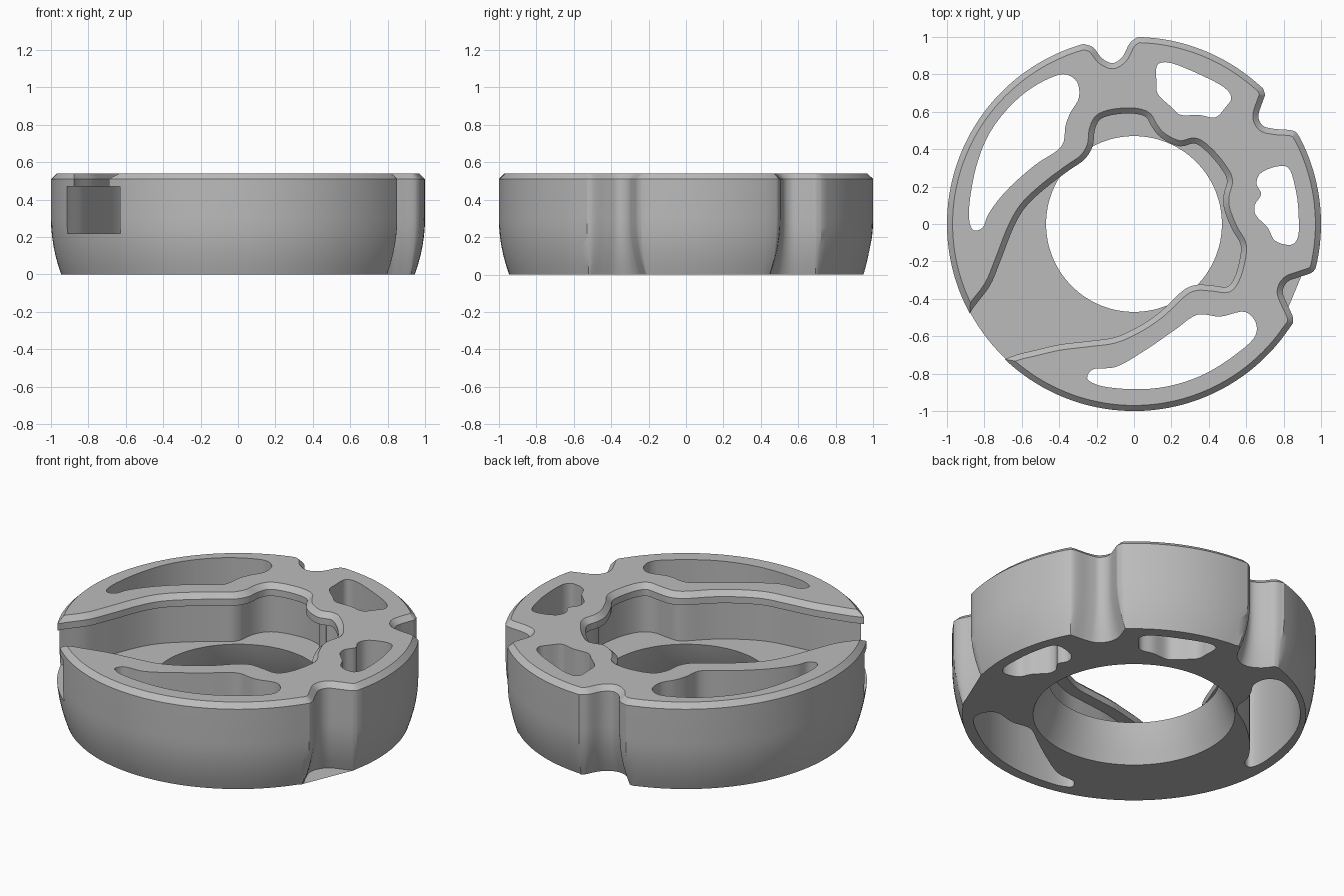
import bpy, bmesh, math
from mathutils import Vector

if "Cube" in bpy.data.objects:
    bpy.data.objects.remove(bpy.data.objects["Cube"])

HEIGHT, FLOOR, LIP, SHOULDER, CHAMFER = 0.54, 0.22, 0.47, 0.51, 0.03

grey = bpy.data.materials.new("Plain grey")
grey.use_nodes = True
GREY = (0.5, 0.5, 0.5, 1)
grey.diffuse_color = GREY
grey.node_tree.nodes["Principled BSDF"].inputs["Base Color"].default_value = GREY


def spline(points, closed=True, steps=5):
    """Centripetal curve through control points given in hundredths."""
    p = [Vector(q) / 100 for q in points]
    if closed:
        p = [p[-1]] + p + p[:2]
    else:
        p = [2 * p[0] - p[1]] + p + [2 * p[-1] - p[-2]]
    out = []
    for a, b, c, d in zip(p, p[1:], p[2:], p[3:]):
        ta = 0
        tb = ta + math.sqrt((b - a).length)
        tc = tb + math.sqrt((c - b).length)
        td = tc + math.sqrt((d - c).length)

        def mix(u, v, tu, tv, t):
            return u + (v - u) * (t - tu) / (tv - tu)

        for i in range(steps):
            t = tb + (tc - tb) * i / steps
            ab, bc, cd = mix(a, b, ta, tb, t), mix(b, c, tb, tc, t), mix(c, d, tc, td, t)
            out.append(mix(mix(ab, bc, ta, tc, t), mix(bc, cd, tb, td, t), tb, tc, t))
    if not closed:
        out.append(p[-2])
    return out


def offset(loop, amount):
    """Parallel loop; points that would cross over fold onto a valid neighbour."""
    n = len(loop)
    if not amount:
        return loop
    moved = []
    for i, p in enumerate(loop):
        t = (loop[(i + 1) % n] - loop[i - 1]).normalized()
        moved.append(p + Vector((t.y, -t.x)) * amount)
    limit = abs(amount) * 0.97
    good = [all((q - p).length > limit for p in loop) for q in moved]
    result = []
    for i in range(n):
        near = next((j % n for k in range(n) for j in (i - k, i + k) if good[j % n]), i)
        result.append(moved[near])
    return result


def loft(name, loop, layers):
    """Closed solid through offset copies of a loop, layers are (z, offset)."""
    area = sum(a.cross(b) for a, b in zip(loop, loop[1:] + loop[:1]))
    if area < 0:
        loop = loop[::-1]
    n = len(loop)
    bm = bmesh.new()
    rings = [[bm.verts.new((q.x, q.y, z)) for q in offset(loop, off)] for z, off in layers]
    bm.faces.new(rings[0][::-1])
    bm.faces.new(rings[-1])
    for low, high in zip(rings, rings[1:]):
        for i in range(n):
            j = (i + 1) % n
            bm.faces.new((low[i], low[j], high[j], high[i]))
    bmesh.ops.remove_doubles(bm, verts=bm.verts, dist=0.0002)
    bmesh.ops.recalc_face_normals(bm, faces=bm.faces)
    mesh = bpy.data.meshes.new(name)
    bm.to_mesh(mesh)
    bm.free()
    mesh.materials.append(grey)
    ob = bpy.data.objects.new(name, mesh)
    bpy.context.collection.objects.link(ob)
    return ob


def arc(start, end, radius=1.0, step=math.radians(2.5)):
    count = max(2, round((end - start) / step))
    angles = [start + (end - start) * i / count for i in range(1, count)]
    return [Vector((math.cos(a), math.sin(a))) * radius for a in angles]


# Rim outline: circle arcs joined by three notches, counter-clockwise
notches = [
    [(85, -53), (85, -50), (81.5, -42), (79.5, -36), (82, -31), (88, -28.5), (95, -26), (97, -24)],
    [(88.5, 46.5), (86, 49.5), (74, 51), (69, 52.5), (66.5, 57), (69, 66), (70, 69), (69, 72.5)],
    [(2, 100), (-2, 97), (-6.5, 89), (-11.5, 86), (-17, 88.5), (-22, 94.5), (-27, 96.3)],
]
curves = [spline(n, closed=False) for n in notches]
outline = []
for here, after in zip(curves, curves[1:] + curves[:1]):
    start = math.atan2(here[-1].y, here[-1].x)
    end = math.atan2(after[0].y, after[0].x)
    if end < start:
        end += math.tau
    outline += here + arc(start, end)

# Body: rounded in towards the base, chamfered at the top
ROUND = 0.3
layers = [(ROUND * i / 6, -0.055 * (1 - i / 6) ** 2) for i in range(7)]
body = loft("notched_ring_body", outline, layers + [(SHOULDER, 0), (HEIGHT, -CHAMFER)])

# Winding channel with a wider undercut below its lip
channel = [
    (-90, -52), (-86, -45), (-77, -33), (-71.5, -20), (-64, -1), (-58, 9), (-47.5, 19),
    (-35, 28.5), (-26, 35), (-22, 42), (-21, 50), (-18.5, 55.5), (-13, 58), (0, 59),
    (6.5, 57), (9.5, 52), (14, 46.5), (24.5, 41.5), (32.5, 43), (38, 39.5), (46, 30.5),
    (49.7, 23.5), (48, 16), (48, 9), (52.5, -3), (57, -11), (56.5, -19), (53.5, -29),
    (50, -33.5), (43, -33), (33.5, -32.5), (27, -35), (14, -47), (3, -54.5), (-10, -60.5),
    (-23.5, -62.5), (-40, -64.5), (-53, -67.5), (-63, -70), (-72, -74), (-85, -86), (-101, -70),
]
UNDERCUT = 0.07
cutters = [loft("channel_cutter", spline(channel, steps=4), [
    (FLOOR, UNDERCUT), (LIP, UNDERCUT), (LIP, 0), (SHOULDER, 0),
    (HEIGHT, CHAMFER), (HEIGHT + 0.02, CHAMFER + 0.02)])]

# Flared central hole through the floor
circle = arc(0, math.tau, 0.47) + [Vector((0.47, 0))]
cutters.append(loft("hole_cutter", circle, [
    (-0.02, 0.092), (0, 0.085), (0.07, 0.053), (0.15, 0.02), (FLOOR, 0), (FLOOR + 0.02, 0)]))

# Four windows straight through the ring
windows = {
    "left": [(-88, 1), (-85.5, -3.5), (-81, -2), (-78, 5), (-69, 17), (-53, 31.5), (-38.5, 42),
             (-36.5, 53), (-34, 59.5), (-29.5, 67.5), (-30.5, 76), (-36.5, 80), (-45, 78),
             (-61, 68), (-77, 49), (-85.5, 26)],
    "back": [(12.5, 85), (17, 86.5), (35, 80), (50, 71.5), (52, 67), (49, 62.5), (43.5, 57),
             (35, 58.3), (24.5, 58.5), (20, 62.5), (12.5, 70), (12, 76)],
    "side": [(67.5, 27), (78, 31), (82.5, 30), (86.5, 18), (88, 5), (87.5, -7.5), (84.5, -11),
             (75.5, -9), (71.5, -2), (65, 5), (64.5, 10), (68, 16), (65.5, 21.5)],
    "front": [(-25, -82.5), (-22.5, -78), (-10, -76.5), (6, -67.5), (22, -56.5), (34, -48.5),
              (46, -49.5), (59.5, -47), (65, -52.5), (65, -59.5), (54, -70), (35, -81.5),
              (14, -87.5), (-7.5, -88), (-21, -85.5)],
}
for side, points in windows.items():
    cutters.append(loft(side + "_window_cutter", spline(points), [(-0.1, 0), (HEIGHT + 0.1, 0)]))

# Cut everything out of the body, then bake the result
for cutter in cutters:
    cutter.hide_render = True
    cut = body.modifiers.new(cutter.name, "BOOLEAN")
    cut.operation, cut.solver, cut.object = "DIFFERENCE", "EXACT", cutter
bpy.context.view_layer.update()
graph = bpy.context.evaluated_depsgraph_get()
result = bpy.data.meshes.new_from_object(body.evaluated_get(graph))
body.modifiers.clear()
body.data = result
for cutter in cutters:
    bpy.data.objects.remove(cutter)

bpy.ops.object.select_all(action="DESELECT")
body.select_set(True)
bpy.context.view_layer.objects.active = body
bpy.ops.object.shade_smooth_by_angle(angle=math.radians(32))
